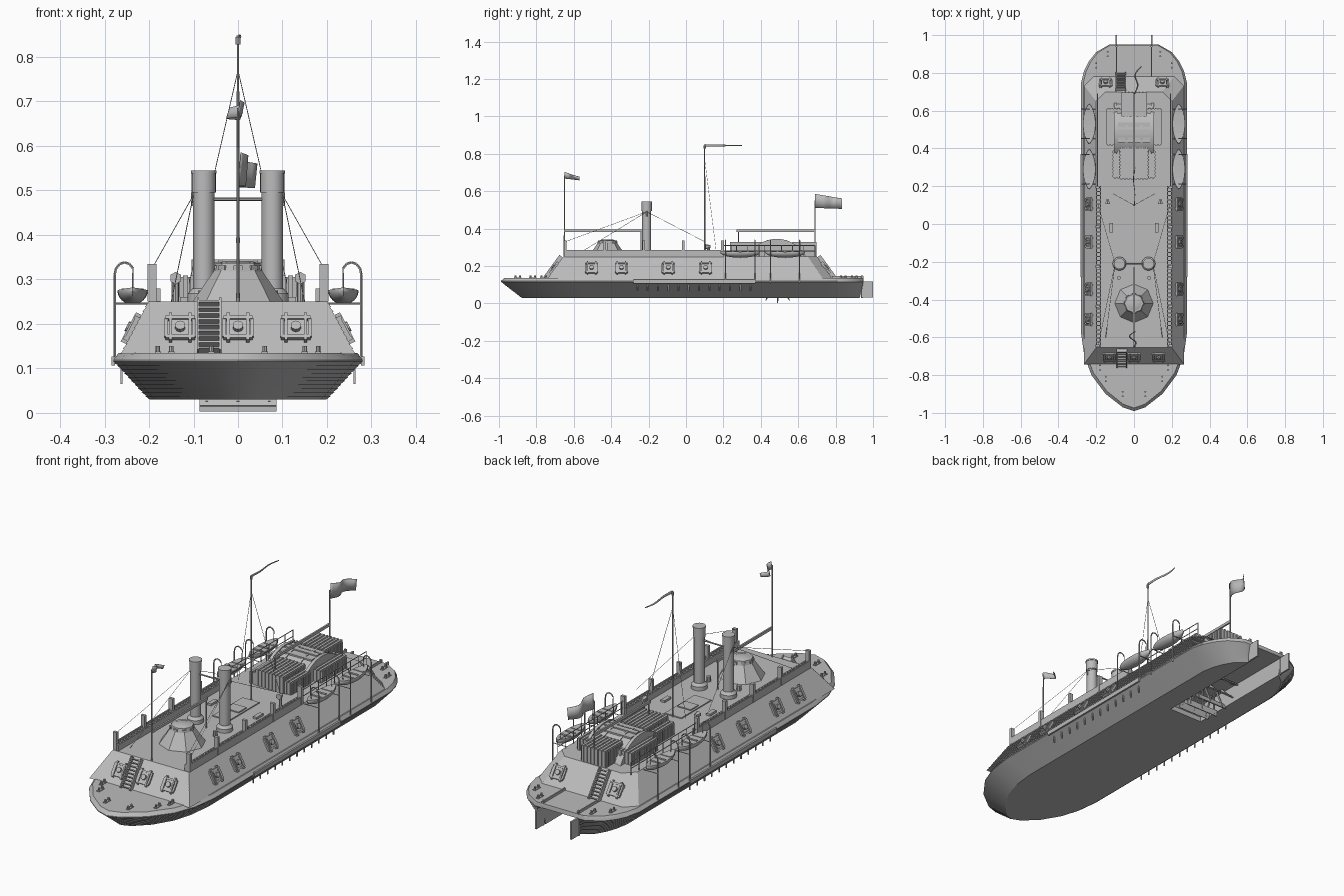
import bpy, bmesh, math
from mathutils import Matrix, Vector

if "Cube" in bpy.data.objects:
    bpy.data.objects.remove(bpy.data.objects["Cube"])

grey = bpy.data.materials.new("weathered_grey")
grey.use_nodes = True
grey.diffuse_color = (0.5, 0.5, 0.5, 1)
grey.node_tree.nodes["Principled BSDF"].inputs["Base Color"].default_value = (0.5, 0.5, 0.5, 1)
made = []


def finish(name, bm):
    bmesh.ops.recalc_face_normals(bm, faces=bm.faces)
    mesh = bpy.data.meshes.new(name)
    bm.to_mesh(mesh)
    bm.free()
    mesh.materials.append(grey)
    ob = bpy.data.objects.new(name, mesh)
    bpy.context.collection.objects.link(ob)
    made.append(ob)
    return ob


def box(bm, size, loc, m=Matrix()):
    mat = m @ Matrix.Translation(loc) @ Matrix.Diagonal((*size, 1))
    bmesh.ops.create_cube(bm, size=1, matrix=mat)


def rod(bm, a, b, r, r2=None, n=6, m=Matrix()):
    a, b = m @ Vector(a), m @ Vector(b)
    turn = (b - a).to_track_quat('Z', 'Y').to_matrix().to_4x4()
    bmesh.ops.create_cone(bm, cap_ends=True, segments=n, radius1=r, radius2=r if r2 is None else r2,
                          depth=(b - a).length, matrix=Matrix.Translation((a + b) / 2) @ turn)


def path(bm, pts, r, n=5):
    for a, b in zip(pts, pts[1:]):
        rod(bm, a, b, r, n=n)


def loft(name, rings):
    bm = bmesh.new()
    loops = [[bm.verts.new(p) for p in ring] for ring in rings]
    for low, high in zip(loops, loops[1:]):
        for i in range(len(low)):
            j = (i + 1) % len(low)
            bm.faces.new((low[i], low[j], high[j], high[i]))
    bm.faces.new(loops[0])
    bm.faces.new(loops[-1])
    return finish(name, bm)


def steps(n, lip):
    """Overlapping plank profile: (height fraction, outward lip)."""
    out = []
    for k in range(n):
        out += [(k / n, lip), ((k + 1) / n, 0)]
    return out


# Hull: planked bottom flaring to the knuckle, then a narrow sloped deck edge
half = [(0.06, -0.97), (0.15, -0.9), (0.225, -0.8), (0.263, -0.7), (0.28, -0.58), (0.28, 0.75),
        (0.265, 0.81), (0.24, 0.86), (0.2, 0.91), (0.13, 0.95)]
plan = [(0, -0.99)] + half + [(-x, y) for x, y in reversed(half)]


def hull_ring(t, z, lip=0):
    bow, stern = 1 - 0.11 * t + lip, 1 - 0.02 * t + lip
    return [(x * (1 - 0.28 * t + lip * 3), y * (bow if y < 0 else stern), z) for x, y in plan]


rings = [hull_ring(1 - f, 0.03 + 0.085 * f, -lip) for f, lip in steps(10, 0.004)]
hull = loft("hull", rings + [hull_ring(0, 0.119), hull_ring(0.15, 0.135)])
bm = bmesh.new()
box(bm, (0.18, 0.7, 0.2), (0, 0.72, 0.015))
cutter = finish("wheel_tunnel_cutter", bm)
made.remove(cutter)
cutter.hide_render = True
cutter.hide_set(True)
cut = hull.modifiers.new("wheel_tunnel", 'BOOLEAN')
cut.object, cut.operation, cut.solver = cutter, 'DIFFERENCE', 'EXACT'

# Armour belt along the knuckle amidships
bm = bmesh.new()
for s in (-1, 1):
    box(bm, (0.008, 0.65, 0.02), (s * 0.28, 0.045, 0.117))
    for k in range(12):
        box(bm, (0.004, 0.006, 0.05), (s * 0.262, -0.26 + k * 0.055, 0.09),
            Matrix())
finish("armour_belt", bm)


# Casemate: sloped planked walls with clipped rear corners
def wall_ring(t, z, lip):
    w, front, back, c = 0.262 - 0.062 * t + lip, -0.74 + 0.085 * t - lip, 0.78 - 0.08 * t + lip, 0.05
    return [(-w, front, z), (w, front, z), (w, back - c, z), (w - c, back, z), (c - w, back, z), (-w, back - c, z)]


loft("casemate", [wall_ring(f, 0.132 + 0.118 * f, lip) for f, lip in steps(10, 0.003)])

# Gun ports, stairs and their slanted frames of reference
lean_end, lean_side = -0.628, -0.487


def on_wall(pos, turn, lean):
    return Matrix.Translation(pos) @ Matrix.Rotation(turn, 4, 'Z') @ Matrix.Rotation(lean, 4, 'X')


spots = [on_wall((x, -0.7, 0.187), 0, lean_end) for x in (-0.13, 0, 0.13)]
spots += [on_wall((x, 0.742, 0.187), math.pi, lean_end) for x in (-0.15, 0.15)]
for s in (-1, 1):
    spots += [on_wall((s * 0.234, y, 0.187), s * math.pi / 2, lean_side) for y in (-0.505, -0.345, -0.095, 0.105)]
bm = bmesh.new()
for m in spots:
    box(bm, (0.05, 0.012, 0.06), (0, -0.002, 0), m)
    for s in (-1, 1):
        box(bm, (0.007, 0.022, 0.074), (s * 0.022, -0.003, 0), m)
        box(bm, (0.066, 0.018, 0.008), (0, -0.003, s * 0.026), m)
        box(bm, (0.008, 0.016, 0.05), (s * 0.031, -0.002, 0), m)
    rod(bm, (0, 0, 0), (0, -0.018, 0), 0.012, n=10, m=m)
finish("gun_ports", bm)

bm = bmesh.new()
for m in (on_wall((-0.065, -0.705, 0.19), 0, lean_end), on_wall((-0.07, 0.747, 0.19), math.pi, lean_end)):
    for s in (-1, 1):
        box(bm, (0.005, 0.024, 0.145), (s * 0.025, -0.006, 0), m)
    for k in range(9):
        box(bm, (0.048, 0.02, 0.005), (0, -0.006, -0.064 + k * 0.016), m)
finish("stairs", bm)

# Bulwarks, posts and after rails on the upper deck
bm = bmesh.new()
for s in (-1, 1):
    box(bm, (0.006, 0.85, 0.036), (s * 0.198, -0.225, 0.267))
    box(bm, (0.006, 0.85, 0.03), (s * 0.177, -0.225, 0.264))
    for k in range(40):
        box(bm, (0.022, 0.007, 0.03), (s * 0.187, -0.645 + k * 0.0215, 0.265))
    for k in range(5):
        box(bm, (0.02, 0.014, 0.085), (s * 0.193, -0.645 + k * 0.21, 0.2925))
    for k in range(9):
        rod(bm, (s * 0.193, 0.21 + k * 0.06, 0.25), (s * 0.193, 0.21 + k * 0.06, 0.31), 0.002)
    for z in (0.28, 0.31):
        rod(bm, (s * 0.193, 0.2, z), (s * 0.193, 0.69, z), 0.002)
finish("bulwarks", bm)

# Eight-sided pilot house
bm = bmesh.new()
face_front = Matrix.Rotation(math.pi / 8, 4, 'Z')
house = Matrix.Translation((0, -0.42, 0)) @ face_front
rod(bm, (0, 0, 0.25), (0, 0, 0.318), 0.102, 0.055, 8, house)
rod(bm, (0, 0, 0.318), (0, 0, 0.337), 0.055, 0.05, 8, house)
rod(bm, (0, 0, 0.337), (0, 0, 0.341), 0.04, 0.03, 8, house)
for k in range(8):
    m = Matrix.Translation((0, -0.42, 0.326)) @ Matrix.Rotation(k * math.pi / 4, 4, 'Z')
    box(bm, (0.02, 0.006, 0.01), (0, -0.05, 0), m)
finish("pilot_house", bm)

# Funnels with flared bases, top collars and a crossbar
bm = bmesh.new()
for s in (-1, 1):
    x, y = s * 0.077, -0.21
    for r, r2, z0, z1 in ((0.036, 0.036, 0.25, 0.268), (0.036, 0.025, 0.268, 0.28), (0.024, 0.024, 0.27, 0.5),
                          (0.027, 0.027, 0.495, 0.54), (0.029, 0.029, 0.538, 0.545)):
        rod(bm, (x, y, z0), (x, y, z1), r, r2, 24)
    rod(bm, (s * 0.103, y, 0.495), (s * 0.103, y, 0.465), 0.003)
rod(bm, (-0.1, -0.21, 0.48), (0.1, -0.21, 0.48), 0.004)
finish("funnels", bm)

# Deck fittings: skylight, hooded vents, pipes
bm = bmesh.new()
box(bm, (0.088, 0.225, 0.006), (0, -0.015, 0.252))
box(bm, (0.07, 0.06, 0.008), (0, -0.015, 0.256))
for s in (-1, 1):
    rod(bm, (s * 0.14, 0.12, 0.25), (s * 0.14, 0.12, 0.3), 0.007, n=8)
    rod(bm, (s * 0.14, 0.105, 0.303), (s * 0.14, 0.13, 0.303), 0.014, 0.008, 6)
    rod(bm, (s * 0.08, -0.285, 0.25), (s * 0.08, -0.285, 0.275), 0.01, n=8)
    box(bm, (0.02, 0.05, 0.01), (s * 0.12, -0.02, 0.255))
finish("deck_fittings", bm)

# Deckhouses with slatted walls and roofs around the wheel cover
bm = bmesh.new()
for w, y0, y1 in ((0.075, 0.24, 0.4), (0.11, 0.245, 0.39), (0.065, 0.57, 0.695), (0.145, 0.42, 0.61)):
    top = 0.325 if w < 0.1 else 0.305
    box(bm, (2 * w, y1 - y0, top - 0.25), (0, (y0 + y1) / 2, (top + 0.25) / 2))
    n = round(2 * w / 0.018)
    for k in range(n):
        box(bm, (0.011, y1 - y0 + 0.008, top - 0.247), (-w + (k + 0.5) * 2 * w / n, (y0 + y1) / 2, (top + 0.254) / 2))
    n = round((y1 - y0) / 0.018)
    for k in range(n):
        box(bm, (2 * w + 0.008, 0.011, top - 0.256), (0, y0 + (k + 0.5) * (y1 - y0) / n, (top + 0.25) / 2))
finish("deckhouses", bm)

# Curved wheel cover with ribs
bm = bmesh.new()
for r, x0, x1 in ((0.172, -0.1, 0.1), (0.177, -0.105, -0.09), (0.177, 0.09, 0.105), (0.176, -0.045, -0.035), (0.176, 0.035, 0.045)):
    rod(bm, (x0, 0.485, 0.168), (x1, 0.485, 0.168), r, n=40)
bmesh.ops.bisect_plane(bm, geom=bm.verts[:] + bm.edges[:] + bm.faces[:], plane_co=(0, 0, 0.245),
                       plane_no=(0, 0, 1), clear_inner=True)
for k in (-1, 0, 1):
    box(bm, (0.17, 0.025, 0.008), (0, 0.485 + k * 0.04, 0.341 - abs(k) * 0.006), Matrix())
finish("wheel_cover", bm)

# Paddle wheel in the tunnel
bm = bmesh.new()
for k in range(16):
    m = Matrix.Translation((0, 0.49, 0.168)) @ Matrix.Rotation(k * math.tau / 16, 4, 'X')
    box(bm, (0.174, 0.005, 0.03), (0, 0, -0.15), m)
    for x in (-0.07, 0, 0.07):
        box(bm, (0.006, 0.008, 0.15), (x, 0, -0.08), m)
rod(bm, (-0.09, 0.49, 0.168), (0.09, 0.49, 0.168), 0.012, n=10)
finish("paddle_wheel", bm)

# Twin rudders and stern coamings
bm = bmesh.new()
for s in (-1, 1):
    box(bm, (0.008, 0.06, 0.085), (s * 0.093, 0.97, 0.075))
    rod(bm, (s * 0.093, 0.94, 0.03), (s * 0.093, 0.94, 0.15), 0.005)
    box(bm, (0.006, 0.17, 0.012), (s * 0.093, 0.865, 0.14))
finish("rudders", bm)

# Ship's boats hung from curved davits
bm = bmesh.new()
for s in (-1, 1):
    for y in (0.29, 0.53):
        m = Matrix.Translation((s * 0.237, y, 0.274))
        made_verts = bmesh.ops.create_uvsphere(bm, u_segments=20, v_segments=12, radius=1)["verts"]
        for v in made_verts:
            taper = 1 - 0.35 * abs(v.co.y) ** 3
            v.co = m @ Vector((v.co.x * 0.034 * taper, v.co.y * 0.107, min(v.co.z * 0.03, 0.002 + 0.006 * v.co.y ** 2)))
        for k in (-1, 0, 1):
            box(bm, (0.05, 0.01, 0.003), (0, k * 0.04, 0.004), m)
        for e in (-0.078, 0.078):
            arch = [(s * (0.255 + 0.022 * math.cos(a)), y + e, 0.31 + 0.028 * math.sin(a))
                    for a in (k * math.pi / 6 for k in range(6))]
            path(bm, [(s * 0.277, y + e, 0.11)] + arch, 0.003)
            rod(bm, arch[-1], (s * 0.237, y + e, 0.278), 0.0015)
            rod(bm, (s * 0.2, y + e, 0.246), (s * 0.277, y + e, 0.246), 0.002)
finish("boats_and_davits", bm)

# Masts, ridge beam and rigging
bm = bmesh.new()
for y, top in ((-0.65, 0.685), (0.1, 0.845), (0.69, 0.55)):
    rod(bm, (0, y, 0.25), (0, y, top), 0.004, 0.0025, 8)
rod(bm, (0, 0.1, 0.828), (0, 0.1, 0.845), 0.006, n=8)
for y in (-0.44, 0.68):
    box(bm, (0.008, 0.42, 0.013), (0, y if y < 0 else 0.48, 0.388))
for y in (-0.24, 0.28):
    rod(bm, (0, y, 0.25), (0, y, 0.388), 0.003)
for s in (-1, 1):
    for end in ((0.19, -0.645, 0.33), (0.15, -0.6, 0.25), (0.19, 0.1, 0.33)):
        rod(bm, (s * 0.1, -0.21, 0.49), (s * end[0], *end[1:]), 0.001, n=4)
    rod(bm, (0, 0.1, 0.77), (s * 0.11, 0.16, 0.29), 0.001, n=4)
finish("masts_and_rigging", bm)


# Waving flags: hoist position, length, height at hoist and fly, sway and droop
def flag(name, y, z, length, h0, h1, sway, droop, bias):
    bm = bmesh.new()
    cols = []
    for i in range(15):
        t = i / 14
        x = sway * math.sin(t * 7) * t ** 0.5 + bias * t
        h = h0 + (h1 - h0) * t
        zc = z - droop * t
        cols.append([bm.verts.new((x + 0.15 * sway * k, y + length * t, zc + h * (k / 2 - 0.5))) for k in range(3)])
    for a, b in zip(cols, cols[1:]):
        for k in range(2):
            bm.faces.new((a[k], b[k], b[k + 1], a[k + 1]))
    finish(name, bm).modifiers.new("cloth", 'SOLIDIFY').thickness = 0.002


flag("bow_flag", -0.65, 0.685, 0.08, 0.035, 0.018, 0.022, 0.018, -0.01)
flag("mast_pennant", 0.1, 0.845, 0.2, 0.012, 0.004, 0.006, 0.001, 0)
flag("stern_flag", 0.69, 0.548, 0.145, 0.075, 0.055, 0.018, 0.015, 0.025)

# Mooring bitts around the bow and stern decks
bm = bmesh.new()
for s in (-1, 1):
    for x, y in ((0.06, -0.9), (0.15, -0.82), (0.18, -0.76), (0.2, 0.84), (0.14, 0.9)):
        for d in (-0.012, 0.012):
            rod(bm, (s * x, y + d, 0.13), (s * x, y + d, 0.15), 0.005, n=8)
        box(bm, (0.014, 0.04, 0.004), (s * x, y, 0.136))
finish("mooring_bitts", bm)

bpy.ops.object.select_all(action='DESELECT')
for ob in made:
    ob.select_set(True)
bpy.context.view_layer.objects.active = made[0]
bpy.ops.object.shade_smooth_by_angle(angle=math.radians(30))
